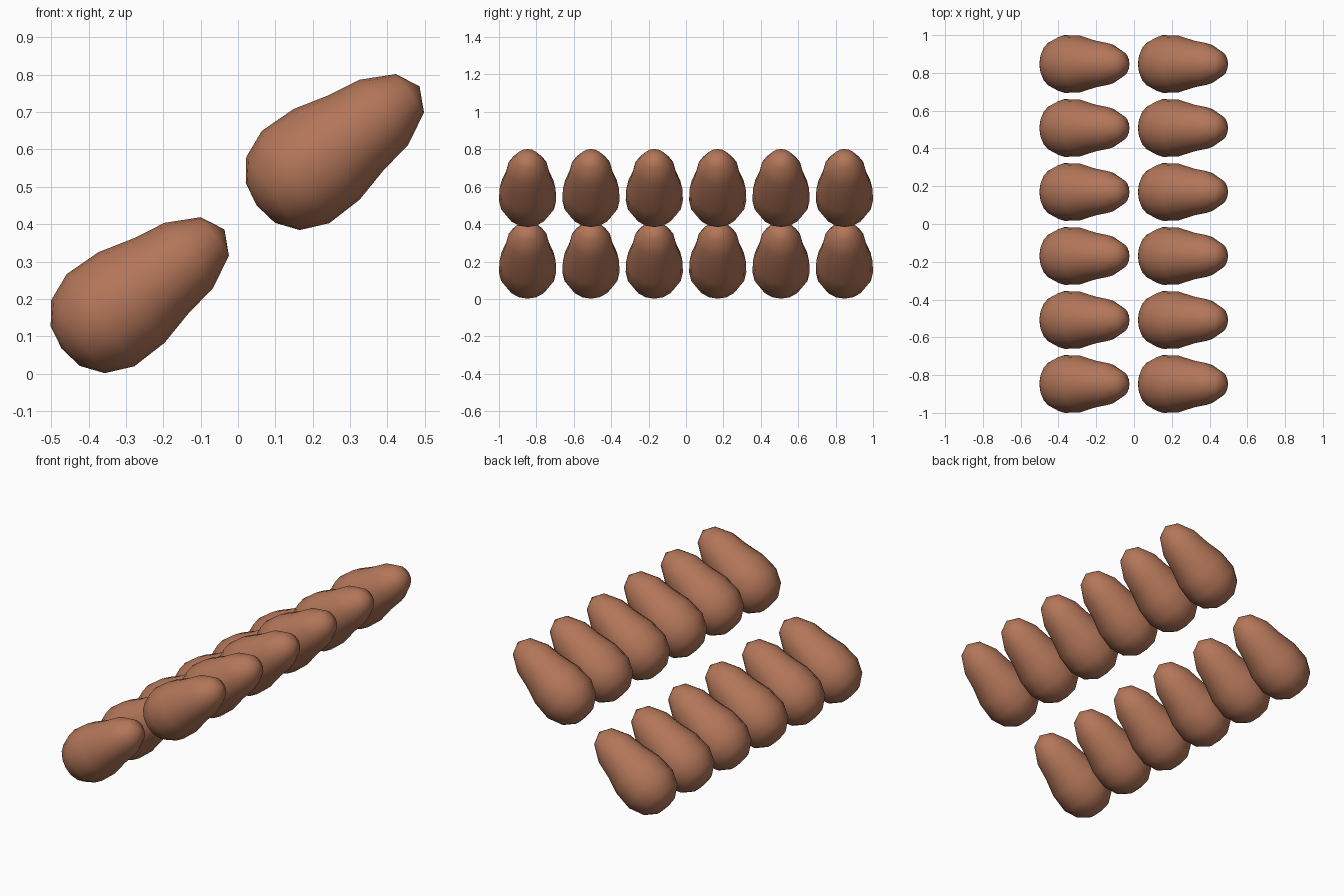
import bpy, bmesh, math
from mathutils import Matrix, Vector

if "Cube" in bpy.data.objects:
    bpy.data.objects.remove(bpy.data.objects["Cube"], do_unlink=True)

# Single warm brown colour
brown = bpy.data.materials.new("warm brown")
brown.use_nodes = True
colour = (0.45, 0.18, 0.10, 1)
brown.diffuse_color = colour
brown.node_tree.nodes["Principled BSDF"].inputs["Base Color"].default_value = colour

# Pear-shaped profile: (radius, distance along the axis from the fat end)
PROFILE = [(0, 0), (0.066, 0.012), (0.121, 0.054), (0.153, 0.129), (0.150, 0.232),
           (0.124, 0.331), (0.109, 0.421), (0.064, 0.508), (0, 0.54)]
SEGMENTS = 16


def pod_mesh():
    """Revolve the profile, then lean it so the narrow end points up and to +x."""
    bm = bmesh.new()
    verts = [bm.verts.new((r, 0, h)) for r, h in PROFILE]
    edges = [bm.edges.new(pair) for pair in zip(verts, verts[1:])]
    bmesh.ops.spin(bm, geom=verts + edges, cent=(0, 0, 0), axis=(0, 0, 1),
                   angle=math.tau, steps=SEGMENTS)
    bmesh.ops.remove_doubles(bm, verts=bm.verts, dist=0.0005)
    bmesh.ops.recalc_face_normals(bm, faces=bm.faces)
    bm.transform(Matrix.Rotation(math.radians(53.8), 4, "Y"))
    for face in bm.faces:
        face.smooth = True
    mesh = bpy.data.meshes.new("pod")
    bm.to_mesh(mesh)
    bm.free()
    mesh.materials.append(brown)
    return mesh


# Two rows of six pods, one row low and one high
mesh = pod_mesh()
rows = {"lower": Vector((-0.472, 0, 0.067)), "upper": Vector((0.05, 0, 0.45))}
for row, base in rows.items():
    for i in range(6):
        pod = bpy.data.objects.new(f"{row}_pod_{i + 1}", mesh)
        pod.location = base + Vector((0, (i - 2.5) * 0.3388, 0))
        bpy.context.collection.objects.link(pod)
